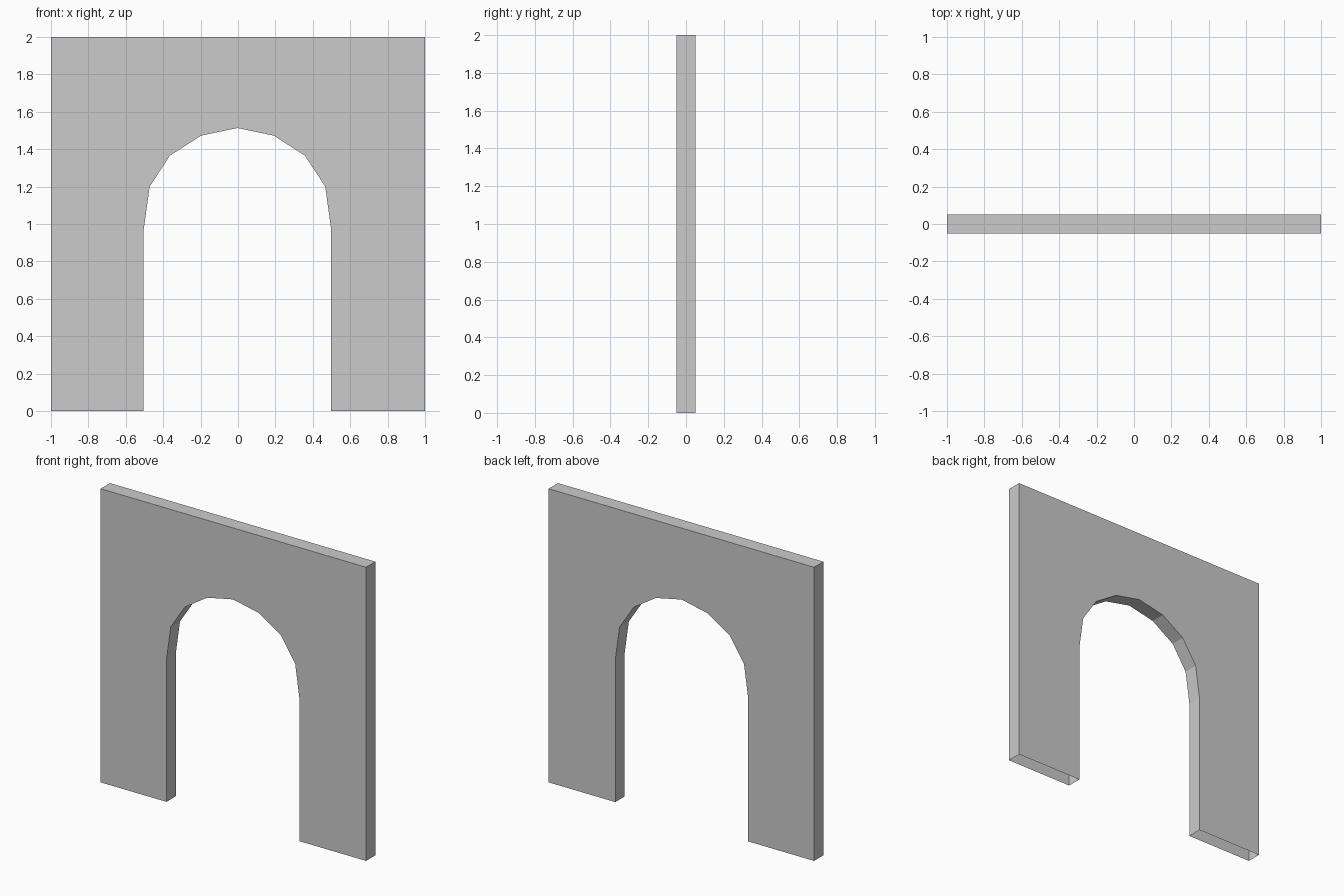
import bpy
import bmesh

if "Cube" in bpy.data.objects:
    bpy.data.objects.remove(bpy.data.objects["Cube"])

HALF_DEPTH = 0.05
CENTRE = -0.003  # the opening sits a hair left of the middle

# Half of the arch opening, from the floor to just below the crown
half_arch = [(0.501, 0.0), (0.501, 0.97), (0.469, 1.20),
             (0.361, 1.365), (0.195, 1.472)]
left = [(CENTRE - x, z) for x, z in half_arch]
right = [(CENTRE + x, z) for x, z in reversed(half_arch)]
opening = left + [(CENTRE, 1.513)] + right

# Wall outline with the opening cut up from the floor
outline = [(-1, 0)] + opening + [(1, 0), (1, 2), (-1, 2)]

bm = bmesh.new()
front = bm.faces.new([bm.verts.new((x, -HALF_DEPTH, z)) for x, z in outline])

# Extrude to thickness, keeping the front face
ext = bmesh.ops.extrude_face_region(bm, geom=[front], use_keep_orig=True)
moved = [g for g in ext["geom"] if isinstance(g, bmesh.types.BMVert)]
bmesh.ops.translate(bm, verts=moved, vec=(0, 2 * HALF_DEPTH, 0))
bmesh.ops.recalc_face_normals(bm, faces=bm.faces)

# The undersides of the two legs are open
feet = [f for f in bm.faces if all(v.co.z < 0.001 for v in f.verts)]
bmesh.ops.delete(bm, geom=feet, context='FACES')

mesh = bpy.data.meshes.new("arched_wall")
bm.to_mesh(mesh)
bm.free()
wall = bpy.data.objects.new("arched_wall", mesh)
bpy.context.collection.objects.link(wall)
